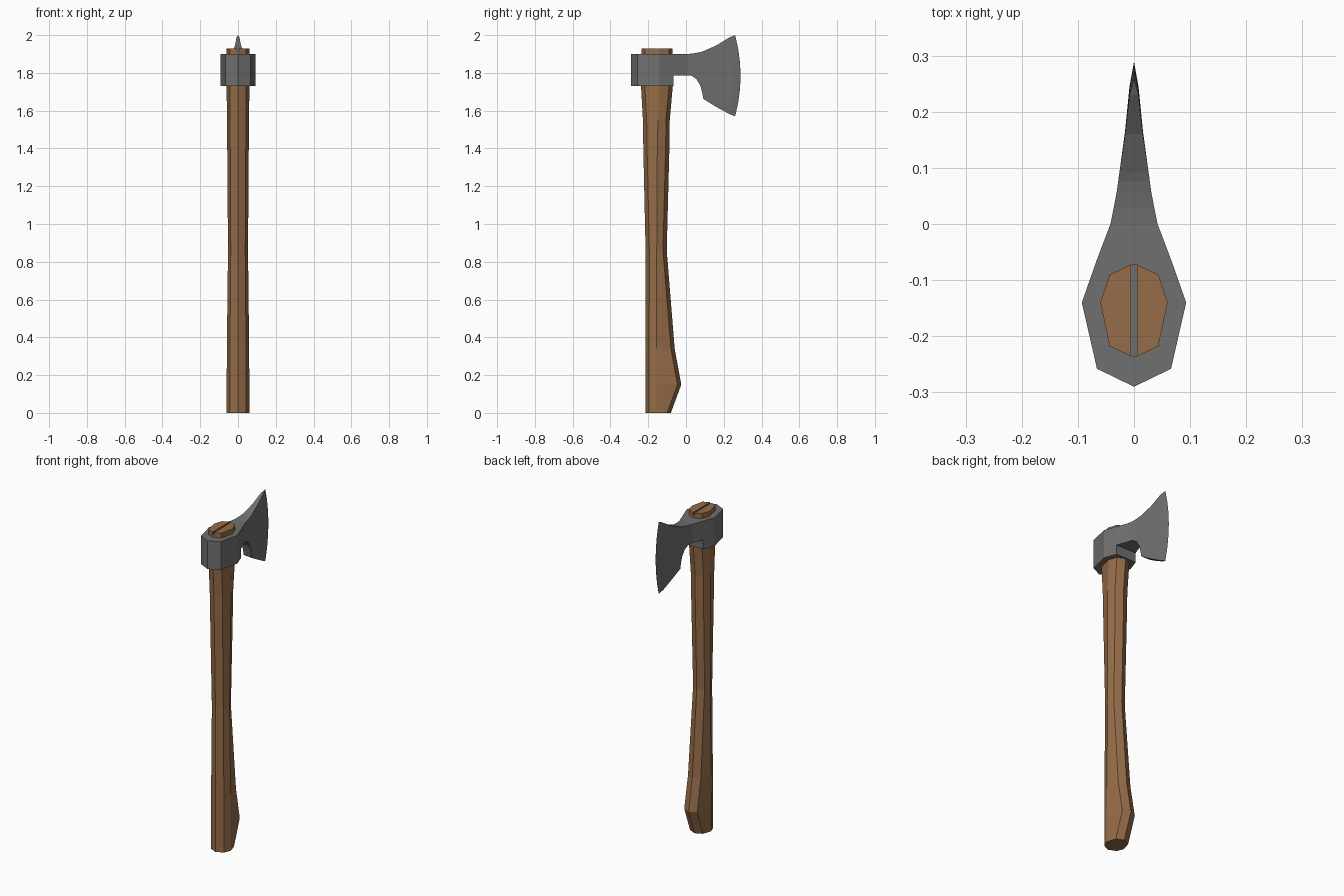
import bpy, bmesh

if "Cube" in bpy.data.objects:
    bpy.data.objects.remove(bpy.data.objects["Cube"])


def material(name, color):
    m = bpy.data.materials.new(name)
    m.diffuse_color = (*color, 1)
    m.use_nodes = True
    m.node_tree.nodes["Principled BSDF"].inputs["Base Color"].default_value = m.diffuse_color
    return m


def loft(name, rings, mat=None):
    """Skin a list of equal-length closed rings and cap both ends."""
    bm = bmesh.new()
    rows = [[bm.verts.new(p) for p in ring] for ring in rings]
    n = len(rows[0])
    for a, b in zip(rows, rows[1:]):
        for i in range(n):
            j = (i + 1) % n
            bm.faces.new((a[i], a[j], b[j], b[i]))
    bm.faces.new(rows[0])
    bm.faces.new(rows[-1])
    bmesh.ops.remove_doubles(bm, verts=bm.verts, dist=1e-5)
    bmesh.ops.recalc_face_normals(bm, faces=bm.faces)
    me = bpy.data.meshes.new(name)
    bm.to_mesh(me)
    bm.free()
    ob = bpy.data.objects.new(name, me)
    bpy.context.collection.objects.link(ob)
    if mat:
        me.materials.append(mat)
    return ob


def box(name, x, y0, y1, z0, z1, mat=None):
    return loft(name, [[(-x, y0, z), (x, y0, z), (x, y1, z), (-x, y1, z)]
                       for z in (z0, z1)], mat)


wood = material("wood", (0.30, 0.15, 0.065))
steel = material("steel", (0.16, 0.16, 0.16))


# Handle: eight-sided sections (z, back y, middle y, front y, half width)
def handle_ring(z, back, mid, front, w):
    c = 0.72 * w
    return [(0, front, z), (c, front - 0.02, z), (w, mid, z), (c, back + 0.02, z),
            (0, back, z), (-c, back + 0.02, z), (-w, mid, z), (-c, front - 0.02, z)]


handle = loft("handle", [handle_ring(*s) for s in (
    (0.00, -0.215, -0.155, -0.080, 0.060),
    (0.15, -0.215, -0.155, -0.025, 0.060),
    (0.34, -0.215, -0.155, -0.060, 0.059),
    (0.86, -0.214, -0.155, -0.102, 0.053),
    (1.40, -0.226, -0.152, -0.088, 0.057),
    (1.55, -0.228, -0.148, -0.086, 0.059),
    (1.73, -0.238, -0.140, -0.070, 0.060),
    (1.93, -0.238, -0.140, -0.070, 0.060))], wood)

# Slot across the handle top, with a metal wedge in it
cutter = box("slot_cutter", 0.005, -0.3, 0.0, 1.90, 2.0)
cutter.hide_render = True
cutter.hide_viewport = True
slot = handle.modifiers.new("slot", 'BOOLEAN')
slot.operation = 'DIFFERENCE'
slot.object = cutter
box("wedge", 0.005, -0.236, -0.072, 1.85, 1.915, steel)


# Axe head: upright sections (y, half width, bottom z, top z, bow of section)
def head_ring(y, w, z0, z1, bow=0, steps=6):
    side = []
    for i in range(steps + 1):
        t = i / steps
        side.append((w, y - bow * (2 * t - 1) ** 2, z0 + (z1 - z0) * t))
    return side + [(-x, yy, z) for x, yy, z in reversed(side)]


loft("head_eye", [head_ring(*s, steps=1) for s in (
    (-0.290, 0.000, 1.73, 1.90),
    (-0.258, 0.066, 1.73, 1.90),
    (-0.140, 0.093, 1.73, 1.90),
    (-0.066, 0.067, 1.73, 1.90))], steel)

loft("head_blade", [head_ring(*s) for s in (
    (-0.066, 0.067, 1.787, 1.900),
    (0.000, 0.042, 1.787, 1.900),
    (0.030, 0.036, 1.785, 1.902),
    (0.056, 0.031, 1.766, 1.906),
    (0.077, 0.028, 1.730, 1.910),
    (0.086, 0.027, 1.695, 1.913),
    (0.092, 0.026, 1.662, 1.915),
    (0.165, 0.016, 1.620, 1.945, 0.005),
    (0.245, 0.008, 1.582, 1.988, 0.015),
    (0.289, 0.000, 1.570, 2.000, 0.029))], steel)
